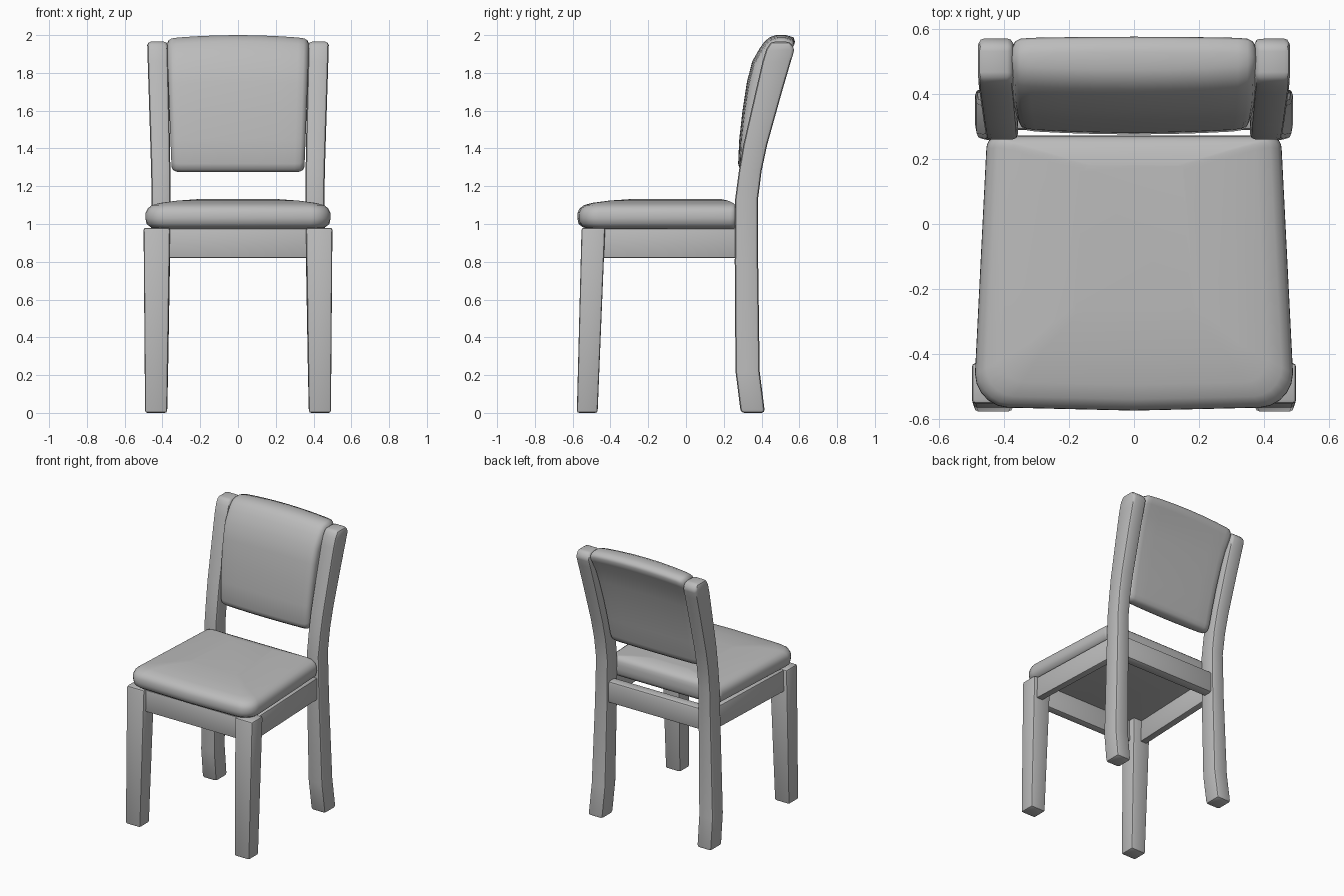
import bpy, bmesh, math

if "Cube" in bpy.data.objects:
    bpy.data.objects.remove(bpy.data.objects["Cube"])

grey = bpy.data.materials.new("plain grey")
grey.diffuse_color = (0.5, 0.5, 0.5, 1)
grey.use_nodes = True
grey.node_tree.nodes["Principled BSDF"].inputs["Base Color"].default_value = grey.diffuse_color


def loft(name, rings, bevel=0.0, angle=40):
    """Skin a stack of equal-length closed rings, cap the ends, soften edges."""
    bm = bmesh.new()
    loops = [[bm.verts.new(p) for p in ring] for ring in rings]
    n = len(loops[0])
    for a, b in zip(loops, loops[1:]):
        for i in range(n):
            j = (i + 1) % n
            bm.faces.new((a[i], a[j], b[j], b[i]))
    bm.faces.new(loops[0])
    bm.faces.new(loops[-1])
    bmesh.ops.recalc_face_normals(bm, faces=bm.faces)
    if bevel:
        sharp = [e for e in bm.edges if e.calc_face_angle(0) > math.radians(45)]
        bmesh.ops.bevel(bm, geom=sharp, offset=bevel, segments=2, profile=0.5,
                        affect='EDGES', clamp_overlap=True)
    me = bpy.data.meshes.new(name)
    bm.to_mesh(me)
    bm.free()
    me.materials.append(grey)
    ob = bpy.data.objects.new(name, me)
    bpy.context.collection.objects.link(ob)
    bpy.ops.object.select_all(action='DESELECT')
    ob.select_set(True)
    bpy.context.view_layer.objects.active = ob
    bpy.ops.object.shade_smooth_by_angle(angle=math.radians(angle))
    return ob


def post(name, side, stations, bevel):
    """Leg from stations (z, x inner, x outer, y front, y back)."""
    rings = [[(side * xi, yf, z), (side * xo, yf, z), (side * xo, yb, z), (side * xi, yb, z)]
             for z, xi, xo, yf, yb in stations]
    return loft(name, rings, bevel)


def rail(name, corners, z0=0.82, z1=0.975, bevel=0.006):
    return loft(name, [[(x, y, z) for x, y in corners] for z in (z0, z1)], bevel)


# Tapered front legs, swept back legs and side rails
front = [(0, 0.375, 0.492, -0.578, -0.468), (0.98, 0.36, 0.50, -0.553, -0.428)]
back = [(0, 0.375, 0.49, 0.29, 0.418), (0.22, 0.37, 0.485, 0.262, 0.39),
        (0.8, 0.36, 0.465, 0.258, 0.382), (1.13, 0.357, 0.457, 0.26, 0.381),
        (1.28, 0.358, 0.46, 0.28, 0.40), (1.42, 0.36, 0.464, 0.304, 0.43),
        (1.7, 0.366, 0.473, 0.368, 0.508), (1.86, 0.37, 0.478, 0.405, 0.555),
        (1.925, 0.372, 0.48, 0.425, 0.575), (1.965, 0.373, 0.481, 0.45, 0.55)]
for s, label in ((-1, "left"), (1, "right")):
    post("front_leg_" + label, s, front, 0.012)
    post("back_leg_" + label, s, back, 0.018)
    rail("side_rail_" + label, [(s * 0.475, -0.46), (s * 0.445, 0.30),
                                (s * 0.395, 0.30), (s * 0.425, -0.46)])

# Front and back rails
rail("front_rail", [(-0.39, -0.53), (0.39, -0.53), (0.39, -0.475), (-0.39, -0.475)])
rail("back_rail", [(-0.38, 0.29), (0.38, 0.29), (0.38, 0.365), (-0.38, 0.365)], bevel=0.015)


def seat_outline(z, d):
    """Rounded trapezoid inset by d, with a slightly bowed front."""
    pts = []
    corners = [(0.49, -0.575 + d, 0.10, -90), (0.455, 0.272 - 0.3 * d, 0.04, 0),
               (-0.455, 0.272 - 0.3 * d, 0.04, 90), (-0.49, -0.575 + d, 0.10, 180)]
    for x, y, r, start in corners:
        sx, sy = math.copysign(1, x), math.copysign(1, y)
        r = max(0.02, r - 0.4 * d)
        cx, cy = x - sx * (d + r), y - sy * r
        for k in range(6):
            a = math.radians(start + 18 * k)
            pts.append((cx + r * math.cos(a), cy + r * math.sin(a), z))
    pts = [(x, y + (0.06 * x * x if y < -0.2 else 0), z) for x, y, z in pts]
    return pts + [(0, -0.575 + d, z)]


# Padded seat
layers = [(0.975, 0.06), (0.982, 0.03), (1.0, 0.006), (1.03, 0), (1.06, 0.001),
          (1.083, 0.012), (1.1, 0.035), (1.112, 0.08), (1.124, 0.17), (1.133, 0.30)]
loft("seat_cushion", [seat_outline(z, d) for z, d in layers], angle=60)


# Padded backrest: side profile as (z, y front, y back), swept across x
spine = [(1.275, 0.305, 0.355), (1.29, 0.284, 0.372), (1.32, 0.276, 0.382),
         (1.45, 0.282, 0.408), (1.6, 0.299, 0.444), (1.75, 0.322, 0.487),
         (1.86, 0.35, 0.525), (1.93, 0.39, 0.562), (1.965, 0.415, 0.577),
         (1.988, 0.442, 0.57), (2.0, 0.475, 0.53)]


def back_section(t, d):
    ring = []
    for side, rows in ((1, spine), (2, spine[::-1])):
        for row in rows:
            z, y = row[0], row[side]
            f = (z - 1.275) / 0.725
            mid = (row[1] + row[2]) / 2
            y += max(-abs(y - mid), -d) * (1 if y > mid else -1)
            y += 0.012 * t * t * (1 if side == 1 else -0.4)
            z += d * (1 - 2 * f) - 0.018 * f * t * t
            ring.append((t * (0.352 + 0.025 * f), y, z))
    return ring


sections = [(0, 0), (0.3, 0), (0.6, 0), (0.85, 0), (0.93, 0.002), (0.975, 0.01), (1, 0.028)]
sections = [(-t, d) for t, d in sections[:0:-1]] + sections
loft("backrest_cushion", [back_section(t, d) for t, d in sections], angle=60)
